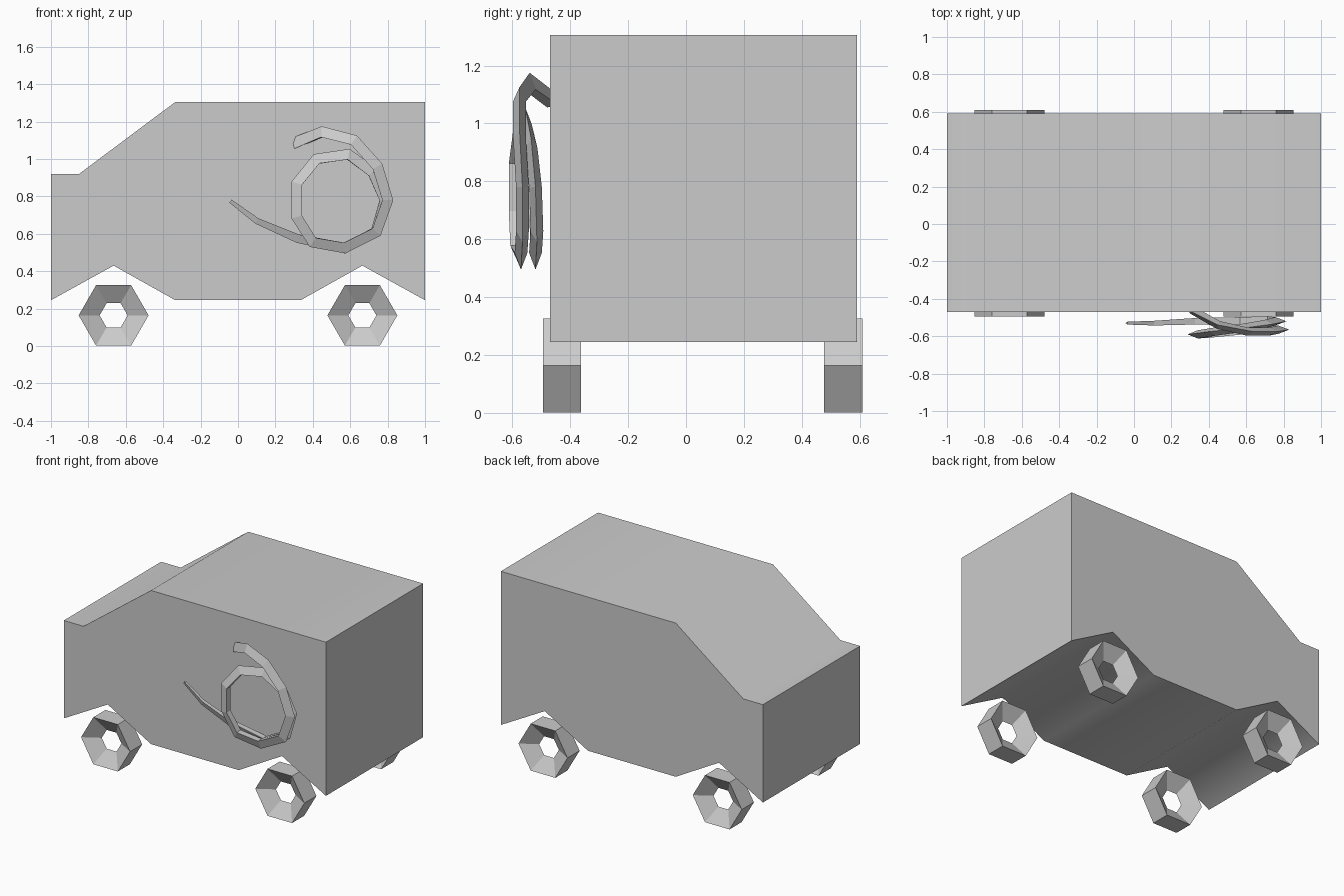
import bpy
import bmesh
from math import pi, cos, sin, radians
from mathutils import Vector

cube = bpy.data.objects.get("Cube")
if cube:
    bpy.data.objects.remove(cube)

# One plain grey for everything
GREY = (0.6, 0.6, 0.6, 1)
grey = bpy.data.materials.new("plain grey")
grey.use_nodes = True
grey.diffuse_color = GREY
grey.node_tree.nodes["Principled BSDF"].inputs["Base Color"].default_value = GREY


def finish(name, bm, smooth_angle=None):
    """Turn a bmesh into a named grey object."""
    bmesh.ops.recalc_face_normals(bm, faces=bm.faces)
    mesh = bpy.data.meshes.new(name)
    bm.to_mesh(mesh)
    bm.free()
    mesh.materials.append(grey)
    obj = bpy.data.objects.new(name, mesh)
    bpy.context.collection.objects.link(obj)
    if smooth_angle:
        bpy.ops.object.select_all(action="DESELECT")
        obj.select_set(True)
        bpy.context.view_layer.objects.active = obj
        bpy.ops.object.shade_smooth_by_angle(angle=radians(smooth_angle))
    return obj


def loft(bm, rings, closed):
    """Bridge successive rings of points; cap the ends of an open loft."""
    rows = [[bm.verts.new(p) for p in ring] for ring in rings]
    pairs = list(zip(rows, rows[1:]))
    if closed:
        pairs.append((rows[-1], rows[0]))
    for a, b in pairs:
        for i in range(len(a)):
            j = (i + 1) % len(a)
            bm.faces.new((a[i], a[j], b[j], b[i]))
    if not closed:
        bm.faces.new(rows[0])
        bm.faces.new(rows[-1])


# Van body: side profile with angular wheel arches, extruded across the width
FRONT_Y, BACK_Y = -0.47, 0.59
AXLE_X = 0.665
profile = [(-1, 0.245), (-1, 0.92), (-0.85, 0.92), (-0.335, 1.305),
           (1, 1.305), (1, 0.245), (AXLE_X, 0.43), (0.335, 0.245),
           (-0.335, 0.245), (-AXLE_X, 0.43)]
bm = bmesh.new()
loft(bm, [[(x, y, z) for x, z in profile] for y in (FRONT_Y, BACK_Y)], False)
finish("van_body", bm, 62)


# Wheels: six-sided rings with a triangular section pointing at the hub
def wheel(name, x, y):
    rim, hole, half = 0.187, 0.075, 0.066
    section = [(rim, -half), (rim, half), (hole, 0)]
    rings = []
    for k in range(6):
        a = k * pi / 3
        rings.append([(x + r * cos(a), y + dy, 0.164 + r * sin(a))
                      for r, dy in section])
    bm = bmesh.new()
    loft(bm, rings, True)
    finish(name, bm)


for end, x in (("nose", -AXLE_X), ("tail", AXLE_X)):
    for side, y in (("front", -0.428), ("back", 0.543)):
        wheel(f"wheel_{end}_{side}", x, y)

# Curl on the front side: tapering triangular sweep along a spiral
path = [Vector(p) for p in (
    (0.3, -0.46, 1.085), (0.45, -0.54, 1.145), (0.62, -0.575, 1.1),
    (0.745, -0.575, 0.96), (0.8, -0.565, 0.78), (0.74, -0.565, 0.61),
    (0.57, -0.57, 0.525), (0.4, -0.585, 0.555), (0.315, -0.59, 0.69),
    (0.315, -0.59, 0.87), (0.42, -0.575, 1), (0.59, -0.555, 1.025),
    (0.72, -0.535, 0.93), (0.785, -0.52, 0.78), (0.735, -0.515, 0.61),
    (0.57, -0.52, 0.525), (0.32, -0.52, 0.575), (0.1, -0.53, 0.67),
    (-0.04, -0.53, 0.775))]
rings = []
last = len(path) - 1
for i, p in enumerate(path):
    tangent = (path[min(i + 1, last)] - path[max(i - 1, 0)]).normalized()
    out = tangent.cross(Vector((0, 1, 0))).normalized()
    across = out.cross(tangent)
    size = min(1, 0.35 + 0.22 * (last - i))
    rings.append([p + size * (out * u + across * v)
                  for u, v in ((0.03, 0), (-0.028, 0.022), (-0.028, -0.022))])
bm = bmesh.new()
loft(bm, rings, False)
finish("side_curl", bm)
